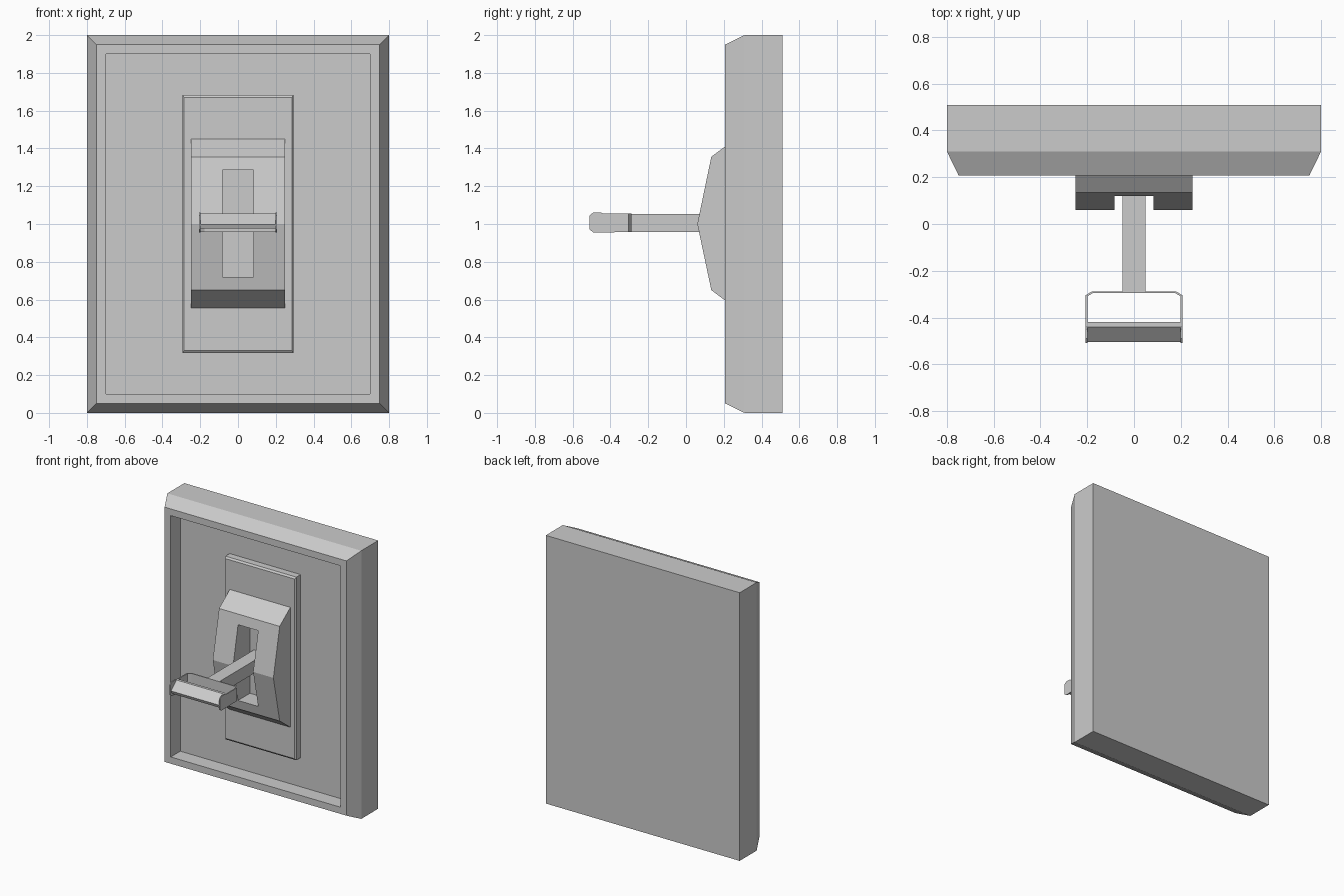
import bpy, bmesh

if "Cube" in bpy.data.objects:
    bpy.data.objects.remove(bpy.data.objects["Cube"])


def finish(name, bm):
    bmesh.ops.recalc_face_normals(bm, faces=bm.faces)
    mesh = bpy.data.meshes.new(name)
    bm.to_mesh(mesh)
    bm.free()
    ob = bpy.data.objects.new(name, mesh)
    bpy.context.collection.objects.link(ob)
    return ob


def loft(name, rings):
    """Rectangular rings (half width, half height, y) around z = 1, capped at both ends."""
    bm = bmesh.new()
    loops = [[bm.verts.new((sx * w, y, 1 + sz * h))
              for sx, sz in ((-1, -1), (1, -1), (1, 1), (-1, 1))] for w, h, y in rings]
    for a, b in zip(loops, loops[1:]):
        for i in range(4):
            j = (i + 1) % 4
            bm.faces.new((a[i], a[j], b[j], b[i]))
    bm.faces.new(loops[0])
    bm.faces.new(loops[-1])
    return finish(name, bm)


def prism(name, profile, lo, hi, axis='X'):
    """Extrude a (y, z) profile along x, or an (x, y) profile along z."""
    bm = bmesh.new()
    place = (lambda p, t: (t, *p)) if axis == 'X' else (lambda p, t: (*p, t))
    a, b = ([bm.verts.new(place(p, t)) for p in profile] for t in (lo, hi))
    for i in range(len(a)):
        j = (i + 1) % len(a)
        bm.faces.new((a[i], a[j], b[j], b[i]))
    bm.faces.new(a)
    bm.faces.new(b)
    return finish(name, bm)


# Bevelled wall panel with a raised rim around a sunken face
loft("wall_panel", [(0.80, 1.0, 0.51), (0.80, 1.0, 0.31), (0.75, 0.95, 0.207),
                    (0.70, 0.90, 0.207), (0.70, 0.90, 0.32)])

# Mounting plate in the recess
loft("mounting_plate", [(0.293, 0.683, 0.32), (0.293, 0.683, 0.27), (0.285, 0.67, 0.26)])

# Peaked switch housing with a slot cut through it
housing = prism("switch_housing", [(0.274, 1.46), (0.134, 1.356), (0.06, 1.0),
                                   (0.134, 0.65), (0.274, 0.545)], -0.25, 0.25)
cutter = prism("slot_cutter", [(-0.1, 1.285), (0.4, 1.285), (0.4, 0.72), (-0.1, 0.72)],
               -0.083, 0.083)
cutter.hide_render = True
cutter.hide_set(True)
cut = housing.modifiers.new("slot", 'BOOLEAN')
cut.operation = 'DIFFERENCE'
cut.solver = 'EXACT'
cut.object = cutter

# Lever stem
prism("lever_stem", [(-0.292, 1.053), (0.265, 1.053), (0.265, 0.958), (-0.292, 0.958)],
      -0.05, 0.05)

# Handle back strap with chamfered corners
half = [(0.18, -0.288), (0.207, -0.305), (0.207, -0.32), (0.199, -0.32), (0.199, -0.309), (0.177, -0.296)]
prism("handle_strap", half + [(-x, y) for x, y in reversed(half)], 0.957, 1.055, 'Z')

# Handle side arms with clipped front corners
arm = [(-0.32, 1.055), (-0.44, 1.055), (-0.45, 1.062), (-0.49, 1.062), (-0.51, 1.045),
       (-0.51, 0.97), (-0.49, 0.955), (-0.32, 0.957)]
for side, s in (("left", -1), ("right", 1)):
    prism("handle_arm_" + side, arm, s * 0.199, s * 0.207)

# Faceted grip bar between the arms
prism("handle_grip", [(-0.42, 1.055), (-0.44, 1.055), (-0.505, 0.998),
                      (-0.495, 0.975), (-0.42, 0.975)], -0.2, 0.2)
